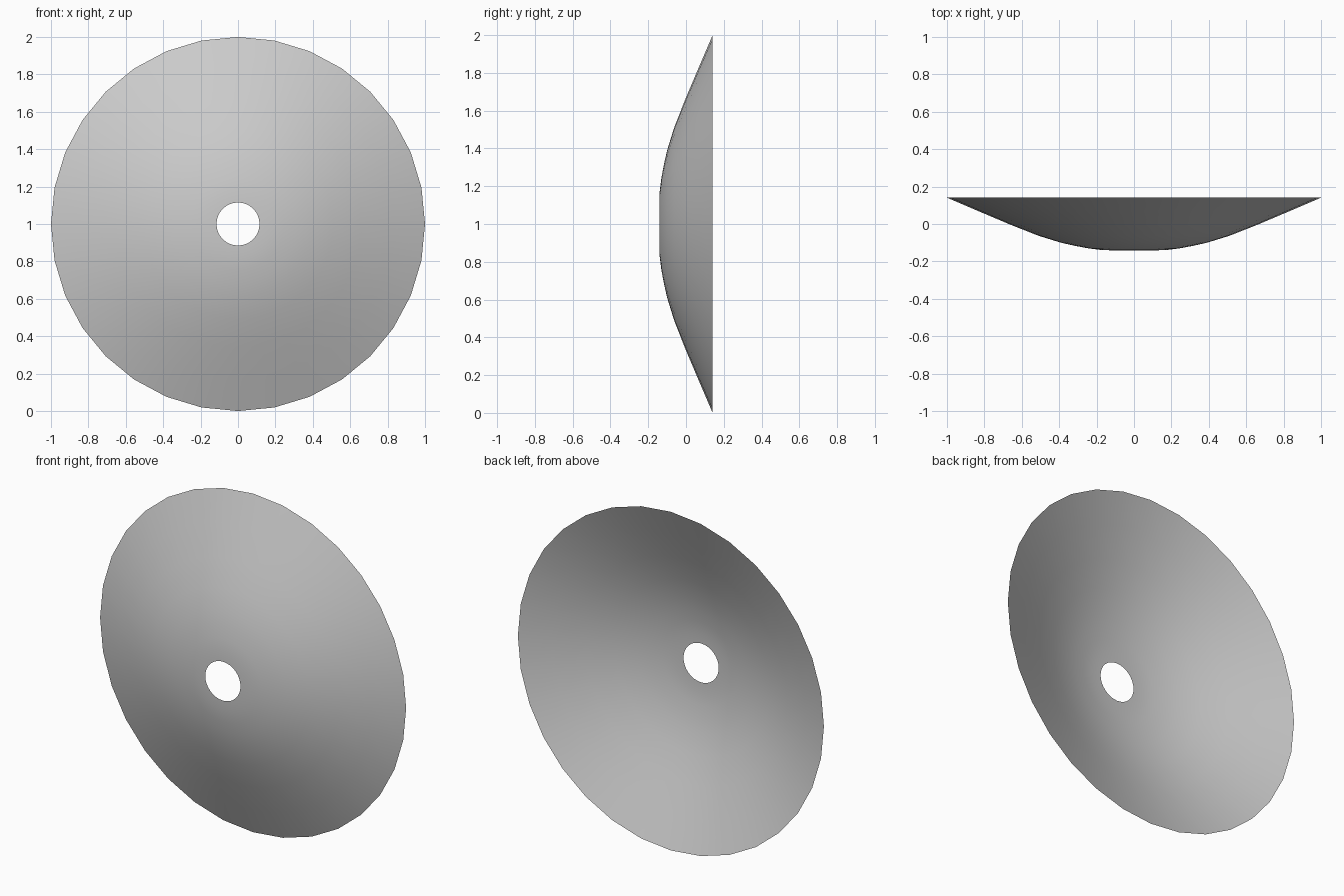
import bpy, bmesh, math
from mathutils import Vector

if "Cube" in bpy.data.objects:
    bpy.data.objects.remove(bpy.data.objects["Cube"])

# Dish: (radius, y) profile from the centre hole to the rim, spun around the y axis
PROFILE = [(0.115, -0.141), (0.175, -0.139), (0.245, -0.13), (0.315, -0.117), (0.39, -0.1),
           (0.51, -0.063), (0.66, -0.004), (0.83, 0.068), (1.0, 0.141)]
SIDES = 32

bm = bmesh.new()
verts = [bm.verts.new((0, y, r)) for r, y in PROFILE]
edges = [bm.edges.new(pair) for pair in zip(verts, verts[1:])]
bmesh.ops.spin(bm, geom=verts + edges, cent=(0, 0, 0), axis=(0, 1, 0),
               angle=math.tau, steps=SIDES, use_duplicate=False)
bmesh.ops.remove_doubles(bm, verts=bm.verts, dist=0.0005)

# Convex side faces the front
bm.normal_update()
if sum((f.normal.y for f in bm.faces)) > 0:
    bmesh.ops.reverse_faces(bm, faces=bm.faces)

mesh = bpy.data.meshes.new("dish")
bm.to_mesh(mesh)
bm.free()
dish = bpy.data.objects.new("dish", mesh)
dish.location = Vector((0, 0, 1))
bpy.context.collection.objects.link(dish)

# Smooth shading
mesh.polygons.foreach_set("use_smooth", [True] * len(mesh.polygons))
